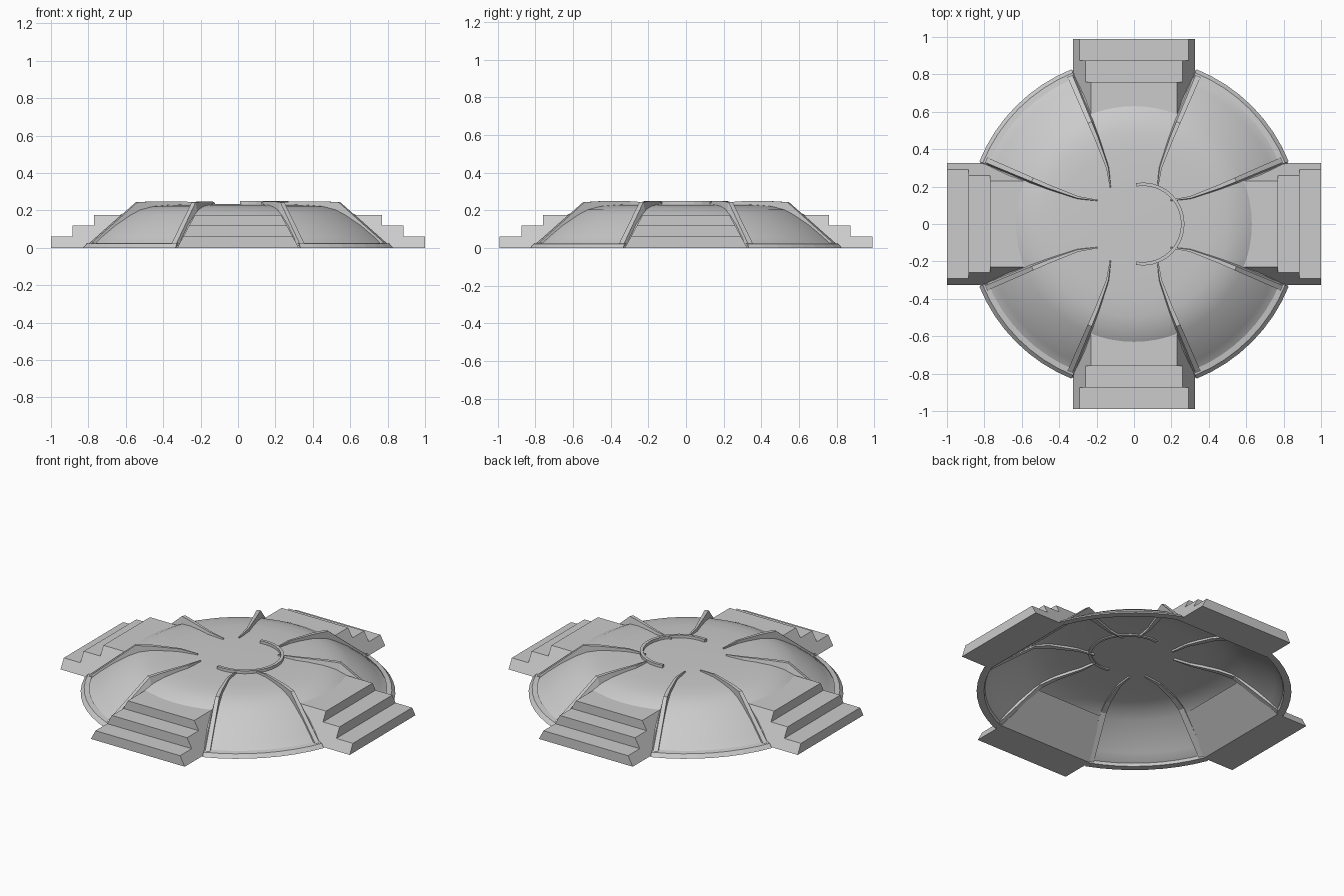
import bpy, bmesh
from math import sin, cos, pi, radians
from mathutils import Vector

if "Cube" in bpy.data.objects:
    bpy.data.objects.remove(bpy.data.objects["Cube"])


def make(name, verts, faces, smooth=None, recalc=True):
    mesh = bpy.data.meshes.new(name)
    mesh.from_pydata(verts, [], faces)
    bm = bmesh.new()
    bm.from_mesh(mesh)
    if recalc:
        bmesh.ops.recalc_face_normals(bm, faces=bm.faces)
    bm.to_mesh(mesh)
    bm.free()
    obj = bpy.data.objects.new(name, mesh)
    bpy.context.collection.objects.link(obj)
    if smooth:
        bpy.ops.object.select_all(action='DESELECT')
        bpy.context.view_layer.objects.active = obj
        obj.select_set(True)
        bpy.ops.object.shade_smooth_by_angle(angle=radians(smooth))
    return obj


def loft(name, rings):
    """Closed solid through a list of equal-sized rings."""
    n = len(rings[0])
    verts = [v for ring in rings for v in ring]
    faces = [list(range(n)), list(range(len(verts) - n, len(verts)))]
    for i in range(len(rings) - 1):
        for j in range(n):
            k = (j + 1) % n
            faces.append([i*n + j, i*n + k, (i+1)*n + k, (i+1)*n + j])
    return make(name, verts, faces)


# Dome: thin open shell
profile = [(0.88, 0), (0.855, 0.008), (0.80, 0.058), (0.72, 0.12), (0.63, 0.176),
           (0.575, 0.203), (0.50, 0.221), (0.40, 0.229), (0.2, 0.233)]
SEG = 64
verts = [(r*cos(2*pi*i/SEG), r*sin(2*pi*i/SEG), z) for r, z in profile for i in range(SEG)]
faces = []
for p in range(len(profile) - 1):
    for i in range(SEG):
        k = (i + 1) % SEG
        faces.append([p*SEG + i, p*SEG + k, (p+1)*SEG + k, (p+1)*SEG + i])
faces.append(list(range(len(verts) - SEG, len(verts))))
make("dome", verts, faces, smooth=30, recalc=False)

# Four staircases with leaning sides
steps = [(1.0, 0), (1.0, 0.06), (0.885, 0.06), (0.885, 0.12), (0.77, 0.12),
         (0.77, 0.176), (0.58, 0.176), (0.79, 0)]
for q in range(4):
    a = q * pi / 2
    shift = 0 if q % 2 == 0 else -0.01
    rings = []
    for side in (-1, 1):
        ring = []
        for x, z in steps:
            y = side * (0.325 - 0.54*z)
            u = x + shift
            ring.append((u*cos(a) - y*sin(a), u*sin(a) + y*cos(a), z))
        rings.append(ring)
    loft(f"stairs_{q + 1}", rings)

# Eight tapering ribs: x, y, z of the top edge, width, depth
path = [(0.815, 0.345, 0.0, 0.045, 0.0), (0.79, 0.335, 0.025, 0.042, 0.025),
        (0.545, 0.232, 0.243, 0.034, 0.055), (0.46, 0.197, 0.248, 0.03, 0.04),
        (0.30, 0.140, 0.248, 0.018, 0.03), (0.19, 0.125, 0.240, 0.008, 0.02)]
count = 0
for q in range(4):
    a = q * pi / 2
    for m in (1, -1):
        rings = []
        for x, y, z, w, d in path:
            t = Vector((-0.39, 0.92)) * w / 2
            ring = []
            # low edge faces the stairs, high edge faces the panel
            for s, h in ((-1, -d), (-0.35, 0), (1, 0), (1, -d - 0.002)):
                px, py = x + t.x*s, (y + t.y*s) * m
                ring.append((px*cos(a) - py*sin(a), px*sin(a) + py*cos(a), max(0, z + h)))
            rings.append(ring)
        count += 1
        loft(f"rib_{count}", rings)


def arc(name, section, start, end, n, cx=0.0):
    loft(name, [[(cx + r*cos(t), r*sin(t), z) for r, z in section]
                for t in [radians(start + (end - start)*i/n) for i in range(n + 1)]])


# Lower rim of each panel
for q in range(4):
    arc(f"panel_rim_{q + 1}", [(0.892, 0), (0.872, 0.022), (0.842, 0.026), (0.85, 0)],
        22 + 90*q, 68 + 90*q, 8)

# Raised half ring on the top
arc("half_ring", [(0.222, 0.225), (0.222, 0.25), (0.204, 0.25), (0.204, 0.225)],
    -100, 100, 18, cx=0.048)
